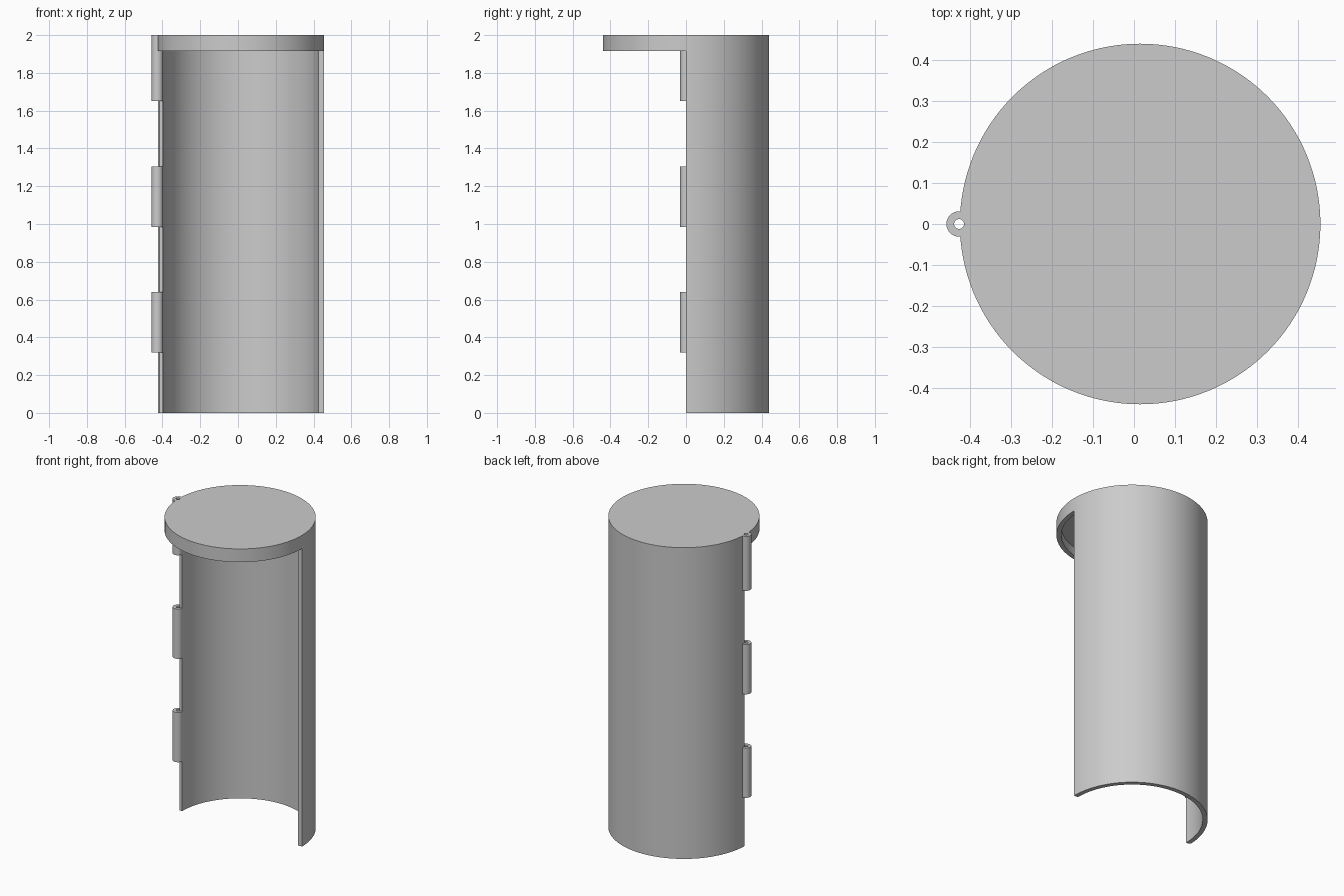
import bpy
import math

default = bpy.data.objects.get("Cube")
if default:
    bpy.data.objects.remove(default, do_unlink=True)

# One plain grey for the whole part
grey = bpy.data.materials.new("plain_grey")
grey.use_nodes = True
colour = (0.6, 0.6, 0.6, 1.0)
grey.diffuse_color = colour
grey.node_tree.nodes["Principled BSDF"].inputs["Base Color"].default_value = colour

CENTRE_X = 0.015
RADIUS = 0.44
WALL = 0.028
HEIGHT = 2.0
RIM_BOTTOM = 1.915
LID_UNDERSIDE = 1.97
PIN_X = -0.427


def cylinder(name, x, radius, z0, z1, sides):
    bpy.ops.mesh.primitive_cylinder_add(
        vertices=sides, radius=radius, depth=z1 - z0,
        location=(x, 0, (z0 + z1) / 2), rotation=(0, 0, math.pi / 2))
    obj = bpy.context.object
    obj.name = name
    obj.data.materials.append(grey)
    return obj


def combine(target, tool, operation):
    mod = target.modifiers.new(tool.name, 'BOOLEAN')
    mod.operation = operation
    mod.solver = 'EXACT'
    mod.object = tool
    bpy.context.view_layer.objects.active = target
    bpy.ops.object.modifier_apply(modifier=mod.name)
    bpy.data.objects.remove(tool, do_unlink=True)


# Solid can, with its front half removed below the lid rim
shell = cylinder("half_case_with_lid", CENTRE_X, RADIUS, 0, HEIGHT, 128)
bpy.ops.mesh.primitive_cube_add(size=2, location=(0, -1, RIM_BOTTOM - 1))
front_cut = bpy.context.object
front_cut.scale.z = 1
front_cut.name = "front_cutter"
front_cut.data.materials.append(grey)
front_cut.location.z = RIM_BOTTOM - 1.5
front_cut.scale.z = 1.5
combine(shell, front_cut, 'DIFFERENCE')

# Hinge knuckles along the right edge
for z0, z1 in ((0.32, 0.64), (0.985, 1.305), (1.65, HEIGHT)):
    combine(shell, cylinder("hinge_knuckle", PIN_X, 0.031, z0, z1, 32), 'UNION')

# Hollow interior, leaving a thin lid plate
combine(shell, cylinder("cavity_cutter", CENTRE_X, RADIUS - WALL, -0.5,
                        LID_UNDERSIDE, 128), 'DIFFERENCE')

# Pin hole through every knuckle
combine(shell, cylinder("pin_cutter", PIN_X, 0.012, -0.5, 2.5, 24), 'DIFFERENCE')

bpy.ops.object.select_all(action='DESELECT')
shell.select_set(True)
bpy.context.view_layer.objects.active = shell
bpy.ops.object.shade_smooth_by_angle(angle=math.radians(30))
